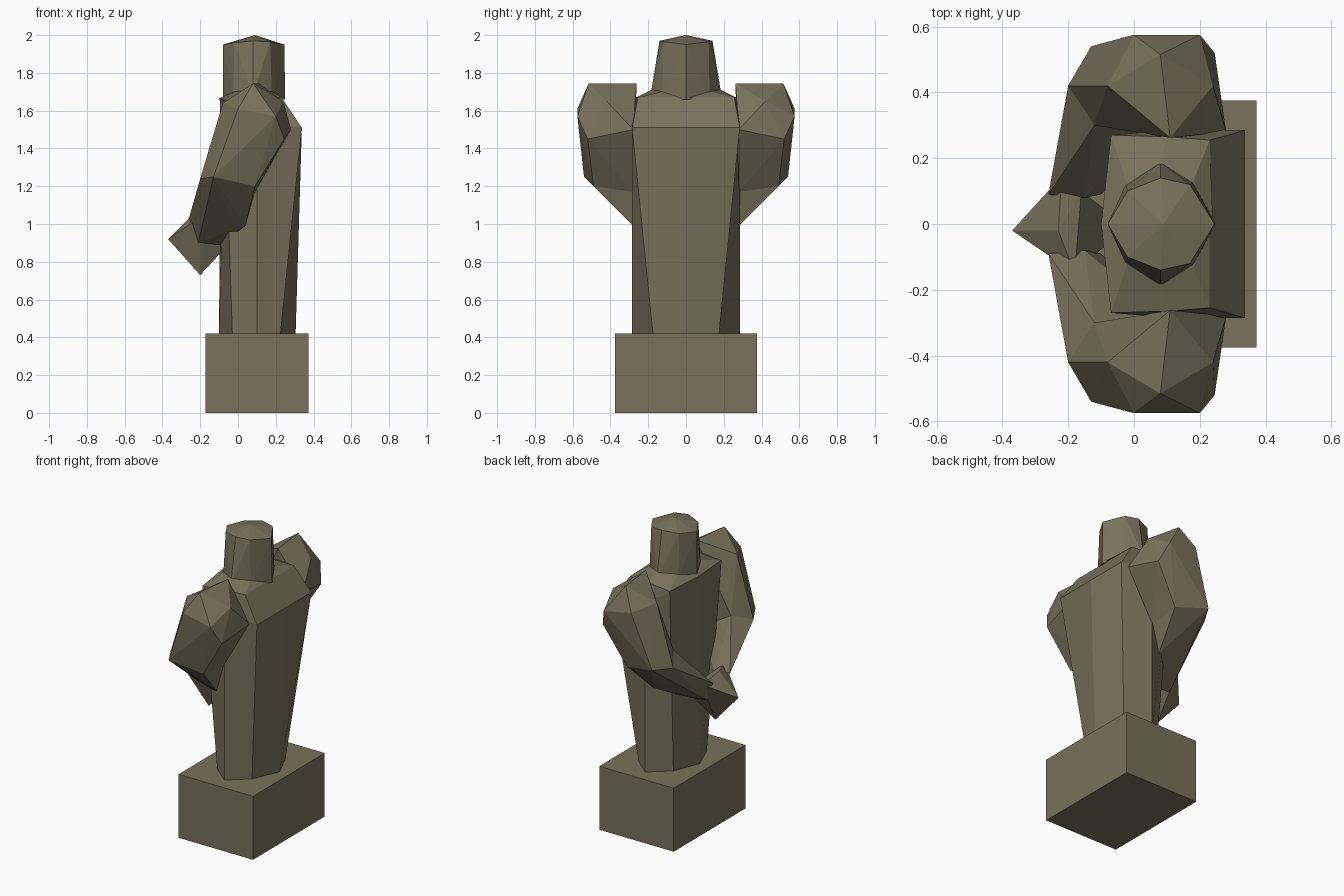
import bpy, bmesh

if "Cube" in bpy.data.objects:
    bpy.data.objects.remove(bpy.data.objects["Cube"])

stone = bpy.data.materials.new("olive_stone")
stone.diffuse_color = (0.19, 0.17, 0.105, 1)
stone.use_nodes = True
stone.node_tree.nodes["Principled BSDF"].inputs["Base Color"].default_value = stone.diffuse_color


def finish(name, bm):
    """Turn a bmesh into a stone object."""
    bmesh.ops.recalc_face_normals(bm, faces=bm.faces[:])
    me = bpy.data.meshes.new(name)
    bm.to_mesh(me)
    bm.free()
    me.materials.append(stone)
    ob = bpy.data.objects.new(name, me)
    bpy.context.collection.objects.link(ob)


def hull(name, pts, mirror=False):
    """Faceted stone block: the convex hull of a few corner points."""
    bm = bmesh.new()
    for p in pts:
        bm.verts.new((p[0], -p[1] if mirror else p[1], p[2]))
    r = bmesh.ops.convex_hull(bm, input=bm.verts[:])
    junk = [g for g in set(r["geom_interior"] + r["geom_unused"])
            if isinstance(g, bmesh.types.BMVert) and g.is_valid]
    bmesh.ops.delete(bm, geom=junk, context="VERTS")
    finish(name, bm)


def loft(name, halves):
    """Skin between rings; each ring is given as its +y half, back to front."""
    bm = bmesh.new()
    rings = []
    for h in halves:
        full = h + [(x, -y, z) for x, y, z in h[-2:0:-1]]
        rings.append([bm.verts.new(p) for p in full])
    n = len(rings[0])
    for a, b in zip(rings, rings[1:]):
        for i in range(n):
            j = (i + 1) % n
            bm.faces.new((a[i], a[j], b[j], b[i]))
    bm.faces.new(rings[0])
    bm.faces.new(rings[-1])
    finish(name, bm)


def both(pts):
    """Points plus their copies across y = 0."""
    return pts + [(x, -y, z) for x, y, z in pts if y]


# Plinth
bpy.ops.mesh.primitive_cube_add(size=1, location=(0.10, 0, 0.21))
plinth = bpy.context.object
plinth.name = "plinth"
plinth.scale = (0.545, 0.75, 0.42)
plinth.data.materials.append(stone)

# Body: eight-sided at the foot, square at the shoulders, then the collar
loft("torso", [
    [(0.305, 0, 0.42), (0.225, 0.175, 0.42), (0.10, 0.285, 0.42),
     (-0.03, 0.175, 0.42), (-0.10, 0, 0.42)],
    [(0.338, 0, 1.51), (0.338, 0.285, 1.51), (0.10, 0.285, 1.55),
     (-0.07, 0.27, 1.64), (-0.095, 0, 1.65)],
    [(0.23, 0, 1.67), (0.23, 0.255, 1.67), (0.10, 0.265, 1.67),
     (-0.07, 0.27, 1.655), (-0.10, 0, 1.665)],
    [(0.24, 0, 1.67), (0.18, 0.13, 1.70), (0.08, 0.175, 1.715),
     (-0.02, 0.12, 1.70), (-0.08, 0, 1.67)]])

# Eight-sided head with a shallow point on top, flared at the sides
hull("head", both([
    (0.09, 0, 2.0),
    (-0.08, 0, 1.95), (-0.02, 0.10, 1.96), (0.08, 0.14, 1.97),
    (0.17, 0.12, 1.965), (0.245, 0, 1.95),
    (-0.08, 0, 1.66), (-0.025, 0.12, 1.66), (0.08, 0.188, 1.68),
    (0.18, 0.125, 1.66), (0.25, 0, 1.66)]))

# Arms, the same on both sides
elbow = [(-0.13, 0.54, 1.25), (0.09, 0.49, 1.20), (-0.20, 0.42, 1.24),
         (-0.12, 0.30, 1.29), (0.09, 0.28, 1.17)]
shoulder = [(-0.08, 0.42, 1.64), (0.0, 0.575, 1.61), (0.20, 0.575, 1.57),
            (0.245, 0.52, 1.45), (0.28, 0.28, 1.50), (0.24, 0.42, 1.65),
            (0.08, 0.515, 1.745), (0.11, 0.262, 1.745), (0.22, 0.27, 1.42)]
wrist = [(-0.26, 0.09, 1.03), (-0.21, 0.08, 0.90), (-0.10, 0.09, 0.89),
         (-0.15, 0.08, 1.02), (0.04, 0.28, 0.99), (-0.02, 0.24, 0.97)]
for side, flip in (("right", False), ("left", True)):
    hull(side + "_upper_arm", shoulder + elbow, flip)
    hull(side + "_forearm", elbow + wrist, flip)

# Clasped hands
hull("clasped_hands", [
    (-0.37, -0.02, 0.92), (-0.20, -0.02, 0.73), (-0.22, 0.145, 1.03),
    (-0.16, 0.10, 1.02), (-0.18, -0.15, 1.05), (-0.23, -0.02, 1.06),
    (-0.07, 0.03, 0.87), (-0.07, -0.05, 0.87)])
